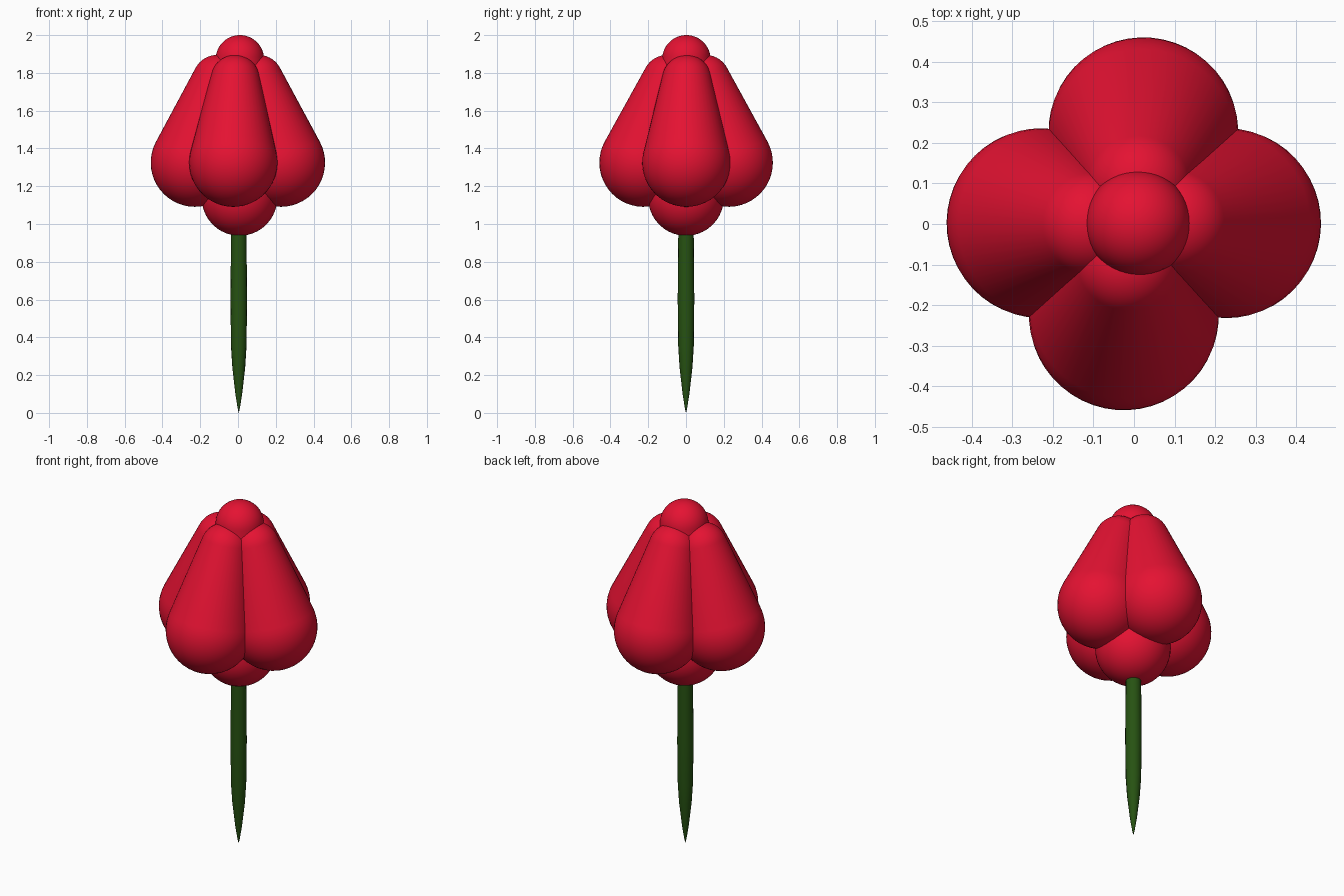
import bpy, bmesh, math
from mathutils import Vector, Matrix

if "Cube" in bpy.data.objects:
    bpy.data.objects.remove(bpy.data.objects["Cube"])


def material(name, color):
    m = bpy.data.materials.new(name)
    m.diffuse_color = color
    m.use_nodes = True
    m.node_tree.nodes["Principled BSDF"].inputs["Base Color"].default_value = m.diffuse_color
    return m


RED = material("petal_red", (0.78, 0.006, 0.032, 1))
GREEN = material("stem_green", (0.02, 0.085, 0.006, 1))


def lathe(name, profile, segments, mat, matrix):
    """Revolve (radius, height) points, closed by poles at both ends."""
    bm = bmesh.new()
    vs = [bm.verts.new((r, 0, h)) for r, h in profile]
    es = [bm.edges.new(p) for p in zip(vs, vs[1:])]
    bmesh.ops.spin(bm, geom=vs + es, cent=(0, 0, 0), axis=(0, 0, 1),
                   angle=math.tau, steps=segments)
    bmesh.ops.remove_doubles(bm, verts=bm.verts, dist=1e-5)
    bmesh.ops.recalc_face_normals(bm, faces=bm.faces)
    for f in bm.faces:
        f.smooth = True
    me = bpy.data.meshes.new(name)
    bm.to_mesh(me)
    bm.free()
    me.materials.append(mat)
    ob = bpy.data.objects.new(name, me)
    ob.matrix_world = matrix
    bpy.context.collection.objects.link(ob)
    return ob


def tapered_capsule(name, a, ra, b, rb, mat):
    """Two spheres joined by their common tangent cone."""
    a, b = Vector(a), Vector(b)
    axis = b - a
    length = axis.length
    tangent = math.asin((ra - rb) / length)
    n = 14
    profile = []
    for r, h, t0, t1 in ((ra, 0, -math.pi / 2, tangent),
                         (rb, length, tangent, math.pi / 2)):
        for i in range(n + 1):
            t = t0 + (t1 - t0) * i / n
            profile.append((max(0, r * math.cos(t)), h + r * math.sin(t)))
    turn = axis.to_track_quat('Z', 'Y').to_matrix().to_4x4()
    return lathe(name, profile, 48, mat, Matrix.Translation(a) @ turn)


# Four outer petals, wide at the bottom and leaning in to the top
petals = {
    "front_petal": ((-0.025, -0.225), (-0.015, -0.1)),
    "right_petal": ((0.227, 0.002), (0.108, 0.004)),
    "back_petal": ((0.023, 0.226), (0.012, 0.103)),
    "left_petal": ((-0.228, 0.002), (-0.11, 0.0)),
}
for name, (low, high) in petals.items():
    tapered_capsule(name, (*low, 1.325), 0.234, (*high, 1.765), 0.13, RED)

# Central bud showing above and below the petals
tapered_capsule("bud", (0.008, 0, 1.138), 0.2, (0.01, 0.002, 1.872), 0.128, RED)

# Pointed stem
stem = [(0, 0), (0.006, 0.025), (0.018, 0.1), (0.034, 0.24), (0.041, 0.35),
        (0.044, 0.6), (0.041, 0.93), (0.041, 1.1), (0, 1.12)]
lathe("stem", stem, 16, GREEN, Matrix.Translation((0.004, 0, 0)))
